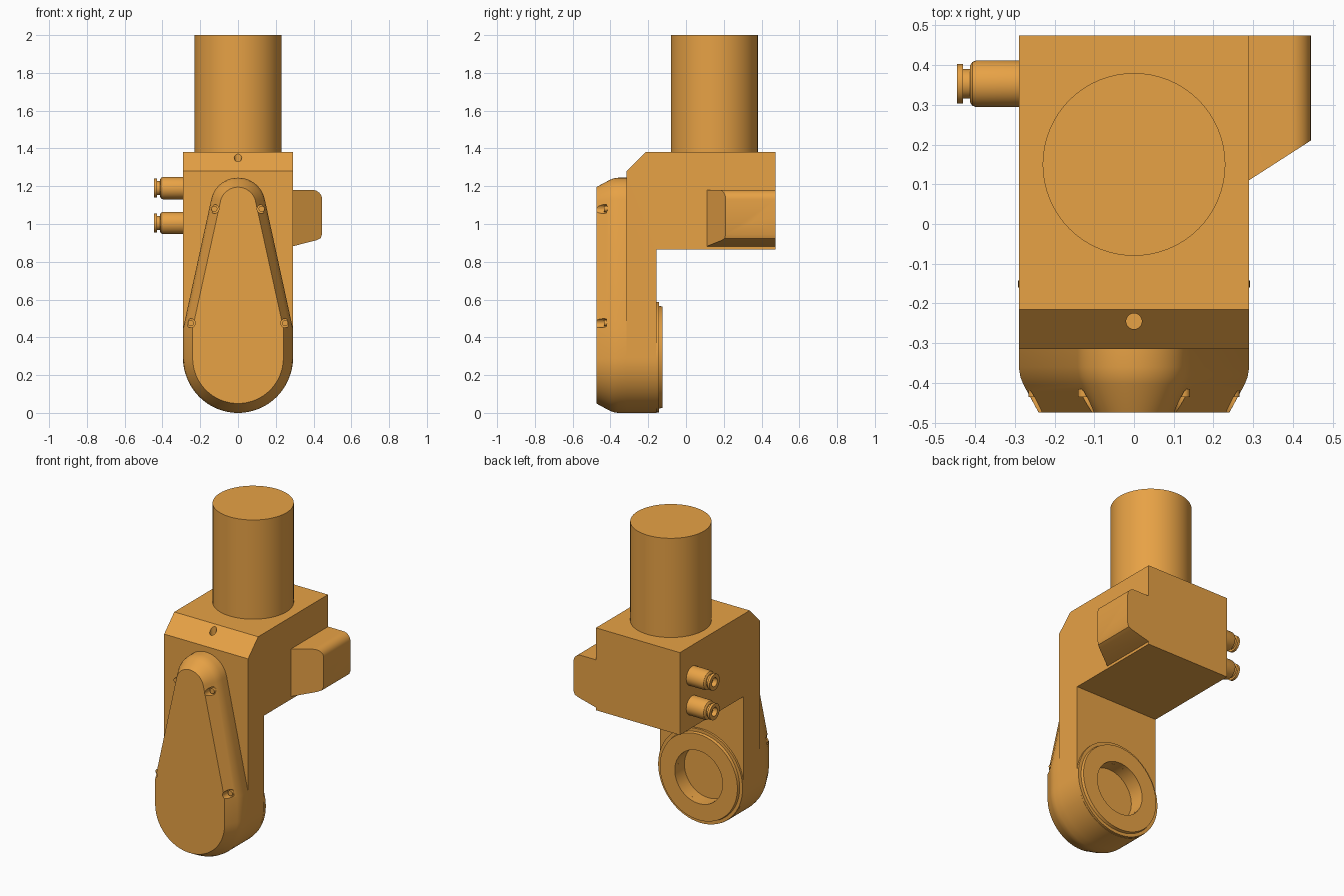
import bpy, bmesh
from math import sin, cos, radians

if "Cube" in bpy.data.objects:
    bpy.data.objects.remove(bpy.data.objects["Cube"])

orange = bpy.data.materials.new("orange_paint")
orange.diffuse_color = (0.8, 0.36, 0.06, 1)
orange.use_nodes = True
orange.node_tree.nodes["Principled BSDF"].inputs["Base Color"].default_value = orange.diffuse_color


def place(axis, p, t):
    a, b = p
    return {"x": (t, a, b), "y": (a, t, b), "z": (a, b, t)}[axis]


def arc(cx, cy, r, a0=0, a1=360, n=48):
    """Points along an arc; a full turn drops the repeated last point."""
    count = n if a1 - a0 == 360 else n + 1
    return [(cx + r * cos(radians(a0 + (a1 - a0) * i / n)),
             cy + r * sin(radians(a0 + (a1 - a0) * i / n))) for i in range(count)]


def loft(name, axis, loops, closed=False):
    """Bridge 2D loops placed along an axis; cap the ends or close into a ring."""
    bm = bmesh.new()
    rows = [[bm.verts.new(place(axis, p, t)) for p in pts] for pts, t in loops]
    pairs = list(zip(rows, rows[1:]))
    if closed:
        pairs.append((rows[-1], rows[0]))
    else:
        bm.faces.new(rows[0])
        bm.faces.new(rows[-1])
    for r0, r1 in pairs:
        n = len(r0)
        for i in range(n):
            j = (i + 1) % n
            bm.faces.new((r0[i], r0[j], r1[j], r1[i]))
    bmesh.ops.recalc_face_normals(bm, faces=bm.faces)
    mesh = bpy.data.meshes.new(name)
    bm.to_mesh(mesh)
    bm.free()
    mesh.materials.append(orange)
    obj = bpy.data.objects.new(name, mesh)
    bpy.context.collection.objects.link(obj)
    return obj


def prism(name, axis, pts, lo, hi):
    return loft(name, axis, [(pts, lo), (pts, hi)])


def lathe(name, axis, cx, cy, profile, n=48, closed=False):
    return loft(name, axis, [(arc(cx, cy, r, n=n), t) for r, t in profile], closed)


def combine(obj, tool, operation):
    """Apply a boolean and discard the cutter."""
    mod = obj.modifiers.new("cut", "BOOLEAN")
    mod.operation, mod.object, mod.solver = operation, tool, "EXACT"
    bpy.context.view_layer.objects.active = obj
    bpy.ops.object.modifier_apply(modifier=mod.name)
    bpy.data.objects.remove(tool)


# Main housing: L-shaped side profile trimmed by the round-bottomed front outline
side = [(-0.315, -0.1), (-0.155, -0.1), (-0.155, 0.865), (0.475, 0.865),
        (0.475, 1.38), (-0.215, 1.38), (-0.315, 1.28)]
housing = prism("housing", "x", side, -0.35, 0.35)
outline = arc(0, 0.29, 0.29, 180, 360) + [(0.29, 1.5), (-0.29, 1.5)]
combine(housing, prism("trim", "y", outline, -1, 1), "INTERSECT")
combine(housing, prism("bore", "y", arc(0, 0.295, 0.165), -0.22, 0), "DIFFERENCE")
combine(housing, prism("pin_hole", "z", arc(0, -0.245, 0.02, n=20), 1.31, 1.5), "DIFFERENCE")

# Round mounting post
prism("post", "z", arc(0, 0.15, 0.23, n=64), 1.375, 2.0)


# Front cover: tapered outline, bevelled toward the front
def cover_outline(d):
    return (arc(0, 0.29, 0.29 - d, 180, 360) + [(0.29 - d, 0.45)]
            + arc(0, 1.1, 0.145 - d, 12, 168, 28) + [(d - 0.29, 0.45)])


cover = loft("front_cover", "y", [(cover_outline(d), y) for d, y in (
    (0, -0.313), (0, -0.36), (0.004, -0.385), (0.012, -0.405), (0.05, -0.475))])
# Counterbored screw holes and their screw heads
for s in (-1, 1):
    for x, z in ((0.125, 1.08), (0.25, 0.475)):
        combine(cover, prism("hole", "y", arc(s * x, z, 0.024, n=20), -0.6, -0.42), "DIFFERENCE")
        prism("cover_screw", "y", arc(s * x, z, 0.016, n=16), -0.435, -0.415)

# Output flange ring around the bore
lathe("flange_ring", "y", 0, 0.295,
      [(0.165, -0.16), (0.165, -0.125), (0.268, -0.125), (0.272, -0.142),
       (0.292, -0.142), (0.292, -0.16)], closed=True, n=64)

# Side box: plan outline trimmed by its front outline
side_box = prism("side_box", "z", [(0.28, 0.104), (0.445, 0.21), (0.445, 0.475), (0.28, 0.475)], 0.7, 1.3)
front = ([(0.2, 0.86), (0.29, 0.882), (0.415, 0.914), (0.437, 0.924), (0.445, 0.945)]
         + arc(0.395, 1.13, 0.05, 0, 90, 8) + [(0.2, 1.18)])
combine(side_box, prism("trim", "y", front, 0, 1), "INTERSECT")

# Two hollow-ended hose fittings on the left
for z in (1.005, 1.19):
    lathe("hose_fitting", "x", 0.353, z,
          [(0.059, -0.285), (0.059, -0.397), (0.055, -0.407), (0.046, -0.413),
           (0.037, -0.413), (0.037, -0.430), (0.05, -0.430), (0.05, -0.445),
           (0.027, -0.445), (0.027, -0.415)], n=32)

# Smooth curved walls, keep edges crisp
bpy.ops.object.select_all(action="SELECT")
bpy.context.view_layer.objects.active = housing
bpy.ops.object.shade_smooth_by_angle(angle=radians(30))
